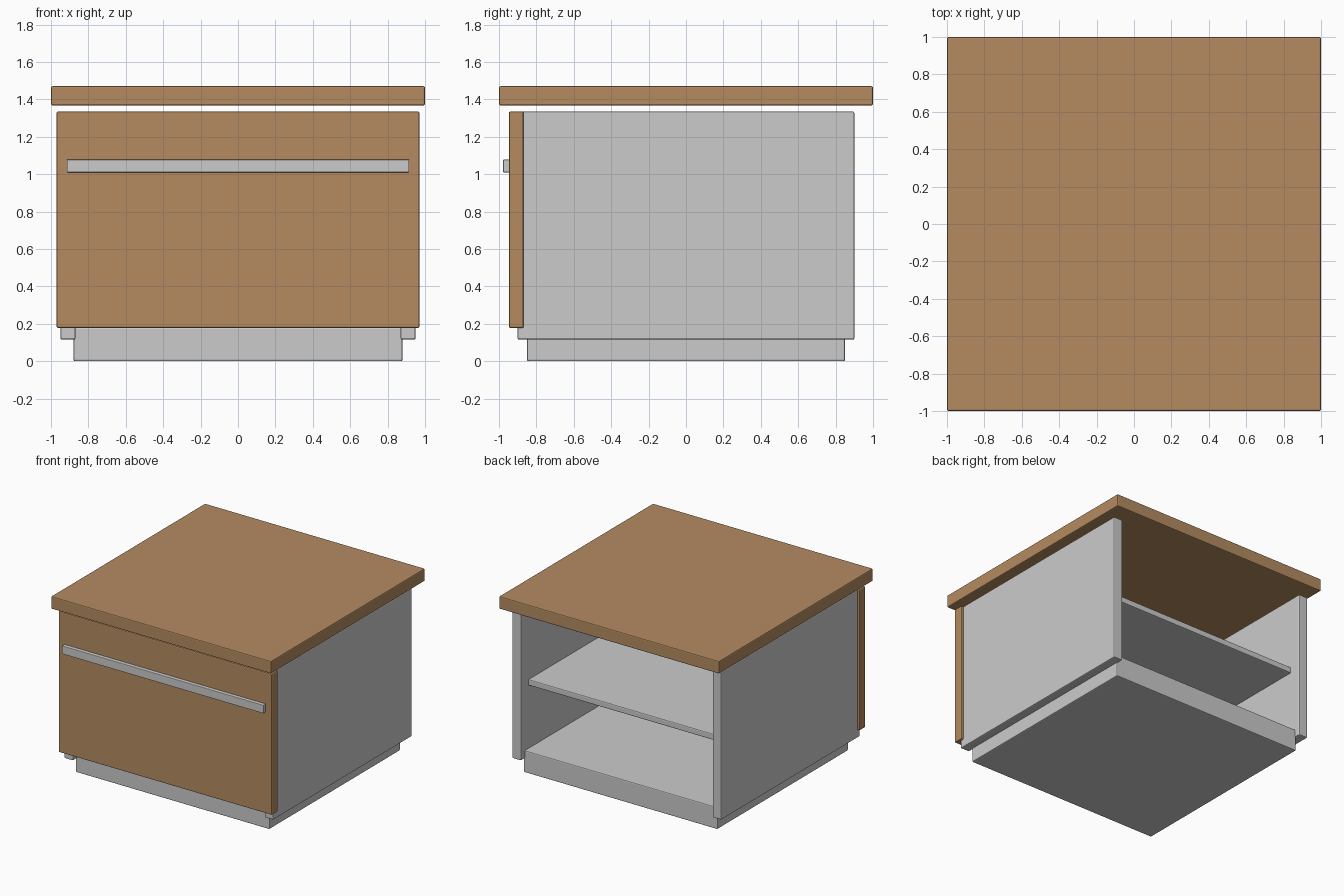
import bpy

if "Cube" in bpy.data.objects:
    bpy.data.objects.remove(bpy.data.objects["Cube"])

wood = bpy.data.materials.new("wood")
wood.diffuse_color = (0.46, 0.26, 0.12, 1.0)
wood.use_nodes = True
wood.node_tree.nodes["Principled BSDF"].inputs["Base Color"].default_value = wood.diffuse_color


def panel(name, lo, hi, material=None, bevel=0.008):
    """Softly chamfered board spanning the corners lo and hi."""
    bpy.ops.mesh.primitive_cube_add(
        size=1, location=[(a + b) / 2 for a, b in zip(lo, hi)])
    ob = bpy.context.object
    ob.name = name
    ob.scale = [b - a for a, b in zip(lo, hi)]
    bpy.ops.object.transform_apply(location=False, rotation=False, scale=True)
    mod = ob.modifiers.new("edge_bevel", 'BEVEL')
    mod.width = bevel
    mod.segments = 2
    if material:
        ob.data.materials.append(material)
    return ob


# Solid plinth, also the cabinet floor
panel("plinth", (-0.88, -0.85, 0), (0.88, 0.85, 0.18))

# Side walls
for label, s in (("left", -1), ("right", 1)):
    xs = sorted((s * 0.87, s * 0.95))
    panel(label + "_side", (xs[0], -0.90, 0.115), (xs[1], 0.90, 1.335))

# Inner shelf, open at the back
panel("shelf", (-0.88, -0.80, 0.695), (0.88, 0.80, 0.745))

# Drop front and its full-width handle
panel("front_door", (-0.97, -0.947, 0.178), (0.97, -0.868, 1.335), wood)
panel("handle", (-0.915, -0.978, 1.01), (0.915, -0.94, 1.078), bevel=0.004)

# Floating top with a shadow gap
panel("top", (-1, -1, 1.367), (1, 1, 1.47), wood)
